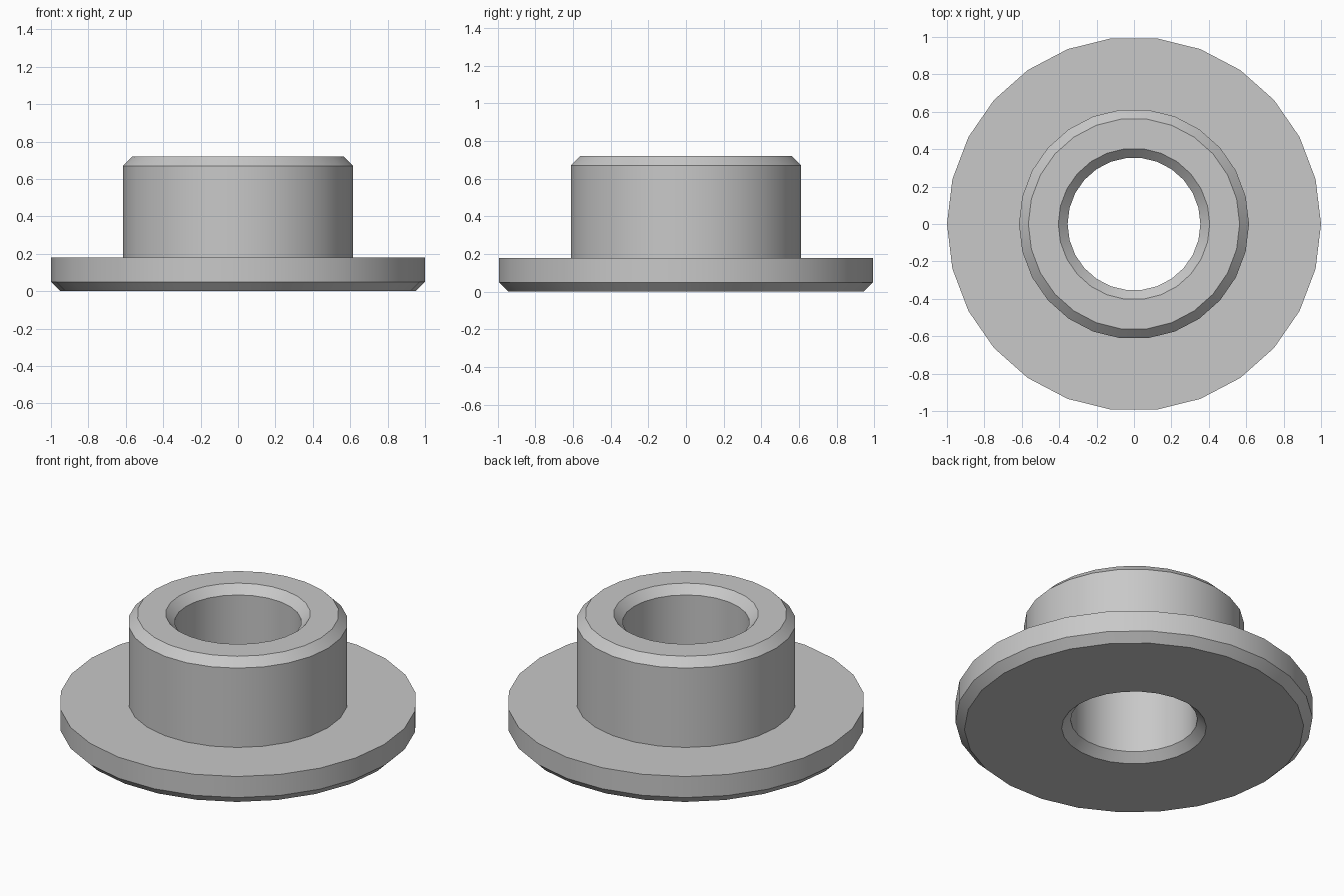
import bpy
import bmesh
import math
from mathutils import Matrix

SIDES = 26

cube = bpy.data.objects.get("Cube")
if cube:
    bpy.data.objects.remove(cube, do_unlink=True)

# Plain grey finish
grey = bpy.data.materials.new("plain grey")
grey.use_nodes = True
colour = (0.58, 0.58, 0.58, 1)
grey.diffuse_color = colour
grey.node_tree.nodes["Principled BSDF"].inputs["Base Color"].default_value = colour

# Closed cross-section (radius, height): chamfered bore, flange and collar
BORE, COLLAR, FLANGE = 0.355, 0.615, 1.0
STEP, TOP, BEVEL = 0.18, 0.72, 0.05
profile = [
    (BORE, BEVEL), (BORE + BEVEL, 0),
    (FLANGE - BEVEL, 0), (FLANGE, BEVEL), (FLANGE, STEP),
    (COLLAR, STEP), (COLLAR, TOP - BEVEL), (COLLAR - BEVEL, TOP),
    (BORE + BEVEL, TOP), (BORE, TOP - BEVEL),
]

# Turn the cross-section around the upright axis
bm = bmesh.new()
verts = [bm.verts.new((r, 0, z)) for r, z in profile]
edges = [bm.edges.new((v, verts[(i + 1) % len(verts)])) for i, v in enumerate(verts)]
bmesh.ops.spin(bm, geom=verts + edges, cent=(0, 0, 0), axis=(0, 0, 1),
               angle=math.tau, steps=SIDES, use_merge=False)
bmesh.ops.remove_doubles(bm, verts=bm.verts, dist=0.0005)
bmesh.ops.recalc_face_normals(bm, faces=bm.faces)

mesh = bpy.data.meshes.new("flanged_bushing")
bm.to_mesh(mesh)
bm.free()
mesh.materials.append(grey)
bushing = bpy.data.objects.new("flanged_bushing", mesh)
bpy.context.collection.objects.link(bushing)

# Smooth round walls with crisp chamfer lines
bpy.ops.object.select_all(action="DESELECT")
bushing.select_set(True)
bpy.context.view_layer.objects.active = bushing
bpy.ops.object.shade_smooth_by_angle(angle=math.radians(30))
